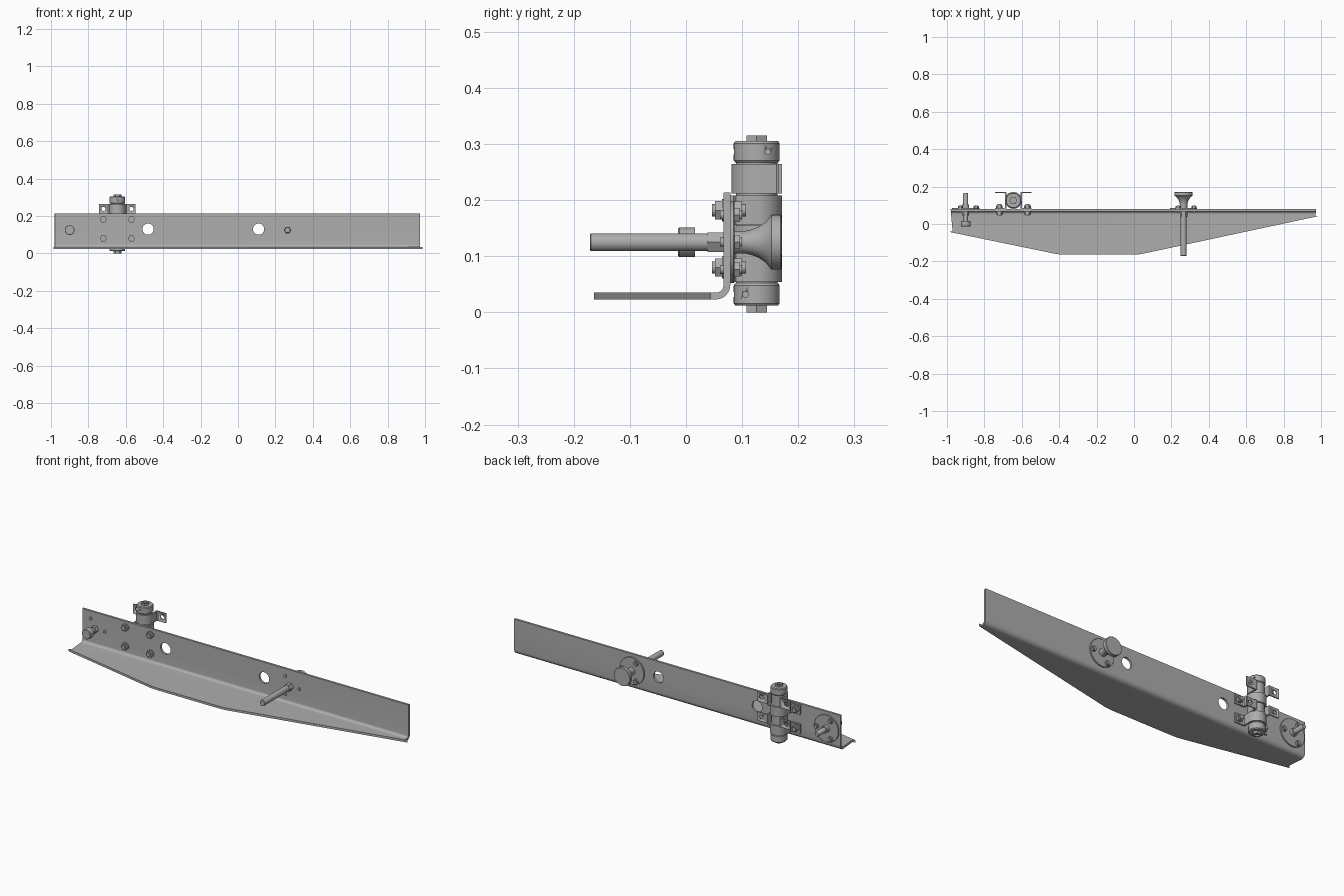
import bpy, bmesh, math
from mathutils import Matrix, Vector

if "Cube" in bpy.data.objects:
    bpy.data.objects.remove(bpy.data.objects["Cube"])

steel = bpy.data.materials.new("grey steel")
steel.use_nodes = True
GREY = (0.42, 0.42, 0.42, 1)
steel.diffuse_color = GREY
steel.node_tree.nodes["Principled BSDF"].inputs["Base Color"].default_value = GREY

ALONG_Y = Matrix.Rotation(math.radians(-90), 4, "X")   # local +z becomes +y
ALONG_Z = Matrix.Identity(4)


def finish(name, bm):
    bmesh.ops.recalc_face_normals(bm, faces=bm.faces)
    mesh = bpy.data.meshes.new(name)
    bm.to_mesh(mesh)
    bm.free()
    ob = bpy.data.objects.new(name, mesh)
    bpy.context.collection.objects.link(ob)
    mesh.materials.append(steel)
    activate(ob)
    bpy.ops.object.shade_smooth_by_angle(angle=math.radians(35))
    return ob


def activate(ob):
    bpy.ops.object.select_all(action="DESELECT")
    ob.select_set(True)
    bpy.context.view_layer.objects.active = ob


def lathe(name, profile, loc, turn=ALONG_Y, sides=32):
    """Closed solid turned from (radius, height) pairs."""
    bm = bmesh.new()
    rings = []
    for r, h in profile:
        rings.append([bm.verts.new((r * math.cos(a), r * math.sin(a), h))
                      for a in (math.tau * i / sides for i in range(sides))])
    for low, high in zip(rings, rings[1:]):
        for i in range(sides):
            j = (i + 1) % sides
            bm.faces.new((low[i], low[j], high[j], high[i]))
    bm.faces.new(rings[0][::-1])
    bm.faces.new(rings[-1])
    bm.transform(Matrix.Translation(loc) @ turn)
    return finish(name, bm)


def rod(name, x, z, y0, y1, r, sides=32):
    return lathe(name, [(r, y0), (r, y1)], (x, 0, z), ALONG_Y, sides)


def prism(name, points, depth):
    """Extrude a flat outline by a vector."""
    bm = bmesh.new()
    face = bm.faces.new([bm.verts.new(p) for p in points])
    new = bmesh.ops.extrude_face_region(bm, geom=[face])["geom"]
    bmesh.ops.translate(bm, vec=depth, verts=[v for v in new if isinstance(v, bmesh.types.BMVert)])
    return finish(name, bm)


def cut(ob, cutter, operation="DIFFERENCE"):
    activate(ob)
    mod = ob.modifiers.new("cut", "BOOLEAN")
    mod.object, mod.operation, mod.solver = cutter, operation, "EXACT"
    bpy.ops.object.modifier_apply(modifier=mod.name)
    bpy.data.objects.remove(cutter)


def arc(cx, cy, r, a0, a1, n=8):
    steps = [math.radians(a0 + (a1 - a0) * i / n) for i in range(n + 1)]
    return [(cx + r * math.cos(a), cy + r * math.sin(a)) for a in steps]


def rounded(points, radius, n=6):
    """Soften each corner of an outline with a small curve."""
    out = []
    for i, p in enumerate(points):
        p = Vector(p)
        a = p + (Vector(points[i - 1]) - p).normalized() * radius
        b = p + (Vector(points[(i + 1) % len(points)]) - p).normalized() * radius
        for k in range(n + 1):
            t = k / n
            out.append(a * (1 - t) ** 2 + p * 2 * t * (1 - t) + b * t ** 2)
    return out


MID = 0.125          # height of the pins
FACE, BACK = 0.067, 0.079

# Angle bracket: bent plate, tapered flange, two round holes
section = [(-0.166, 0.023)] + arc(0.053, 0.049, 0.026, -90, 0) + [(BACK, 0.214), (FACE, 0.214)]
section += arc(0.053, 0.049, 0.014, 0, -90) + [(-0.166, 0.035)]
bracket = prism("angle_bracket", [(-1, y, z) for y, z in section], (2, 0, 0))
outline = rounded([(-1, -0.04), (-0.398, -0.164), (0.024, -0.164), (1, 0.045)], 0.03)
outline += [Vector((1, 0.3)), Vector((-1, 0.3))]
cut(bracket, prism("outline_cutter", [(p.x, p.y, -0.2) for p in outline], (0, 0, 1)), "INTERSECT")
for x in (-0.481, 0.11):
    cut(bracket, rod("hole_cutter", x, 0.13, 0, 0.2, 0.03, 48))
activate(bracket)
bpy.ops.object.shade_smooth_by_angle(angle=math.radians(35))


# Round flanges on the back, each held by three screws
def flange(name, x):
    lathe(name + "_flange", [(0.073, BACK), (0.073, 0.085), (0.072, 0.086)], (x, 0, MID), sides=48)
    for i in range(3):
        a = math.tau * i / 3
        sx, sz = x + 0.056 * math.cos(a), MID + 0.056 * math.sin(a)
        rod(f"{name}_screw_{i}", sx, sz, 0.061, 0.1, 0.008, 16)
        rod(f"{name}_screw_nut_{i}", sx, sz, 0.086, 0.096, 0.014, 6)


# Headed pin at the right end
PIN = -0.9
flange("pin", PIN)
lathe("headed_pin", [(0.024, -0.014), (0.026, -0.012), (0.026, 0.016), (0.013, 0.016),
                     (0.013, 0.164), (0.011, 0.167)], (PIN, 0, MID))
rod("pin_collar", PIN, MID, 0.045, FACE, 0.019, 6)
rod("pin_hub", PIN, MID, 0.086, 0.105, 0.019)

# Buffer: long stud with a trumpet-shaped pad behind
STUD = 0.265
flange("buffer", STUD)
lathe("buffer_stud", [(0.014, -0.171), (0.016, -0.169), (0.016, 0.09)], (STUD, 0, MID))
rod("buffer_stud_nut", STUD, MID, 0.038, FACE, 0.02, 6)
lathe("buffer_pad", [(0.02, 0.086), (0.02, 0.105), (0.023, 0.118), (0.028, 0.13), (0.036, 0.142),
                     (0.046, 0.15), (0.049, 0.152), (0.049, 0.168), (0.047, 0.17)],
      (STUD, 0, MID), sides=48)

# Upright pivot tube with a cap and hex nub at each end
PX, PY = -0.645, 0.126
lathe("pivot_tube", [(0.037, 0.04), (0.037, 0.275)], (PX, PY, 0), ALONG_Z, 40)
for name, z0, z1, n0, n1, side in (("top", 0.267, 0.305, 0.29, 0.315, 0.02),
                                   ("bottom", 0.012, 0.052, 0, 0.02, -0.02)):
    cap = lathe(name + "_cap", [(0.038, z0), (0.041, z0 + 0.004), (0.041, z1 - 0.004), (0.038, z1)],
                (PX, PY, 0), ALONG_Z, 40)
    zc = (z0 + z1) / 2
    cut(cap, rod("setscrew_cutter", PX, zc, 0.07, 0.095, 0.005, 16))
    cut(cap, lathe("setscrew_cutter", [(0.005, 0.02), (0.005, 0.06)], (PX, PY + side, zc),
                   Matrix.Rotation(math.radians(90), 4, "Y"), 16))
    nub = lathe(name + "_nub", [(0.021, n0), (0.021, n1)], (PX, PY, 0), ALONG_Z, 6)
    end = 0.315 if side > 0 else 0
    cut(nub, lathe("socket_cutter", [(0.012, end - 0.008), (0.012, end + 0.008)],
                   (PX, PY, 0), ALONG_Z, 24))


# Clamp straps: half loop round the tube with a drilled ear on each side
def strap(name, zc, ear_y, direction, height=0.052):
    outer, inner = 0.045, 0.037
    ear, thick = 0.098, 0.006
    lip = ear_y + direction * thick
    half_out = [(ear, ear_y), (ear, lip), (outer + 0.004, lip), (outer, lip + direction * 0.004)]
    loop_out = [(x, PY + direction * y) for x, y in arc(0, 0, outer, 0, 180, 24)]
    loop_in = [(x, PY + direction * y) for x, y in arc(0, 0, inner, 180, 0, 24)]
    pts = half_out + loop_out + [(-x, y) for x, y in half_out[::-1]]
    pts += [(-inner, ear_y)] + loop_in + [(inner, ear_y)]
    ob = prism(name, [(PX + x, y, zc - height / 2) for x, y in pts], (0, 0, height))
    for s in (-1, 1):
        cut(ob, rod("ear_cutter", PX + s * 0.075, zc, ear_y - 0.02, ear_y + 0.02, 0.011, 20))


strap("upper_fixed_strap", 0.182, BACK, 1)
strap("lower_fixed_strap", 0.08, BACK, 1)
strap("upper_loose_strap", 0.238, 0.171, -1)
strap("lower_loose_strap", 0.131, 0.171, -1, 0.048)

# Four hex bolts through the plate and fixed straps
for level, z in (("upper", 0.182), ("lower", 0.08)):
    for side, s in (("right", -1), ("left", 1)):
        x = PX + s * 0.075
        tag = f"{level}_{side}"
        rod(tag + "_bolt_shank", x, z, 0.046, 0.107, 0.011, 20)
        rod(tag + "_bolt_head", x, z, 0.052, 0.064, 0.019, 6)
        rod(tag + "_front_washer", x, z, 0.064, FACE, 0.02, 24)
        rod(tag + "_bolt_nut", x, z, 0.085, 0.1, 0.018, 6)
